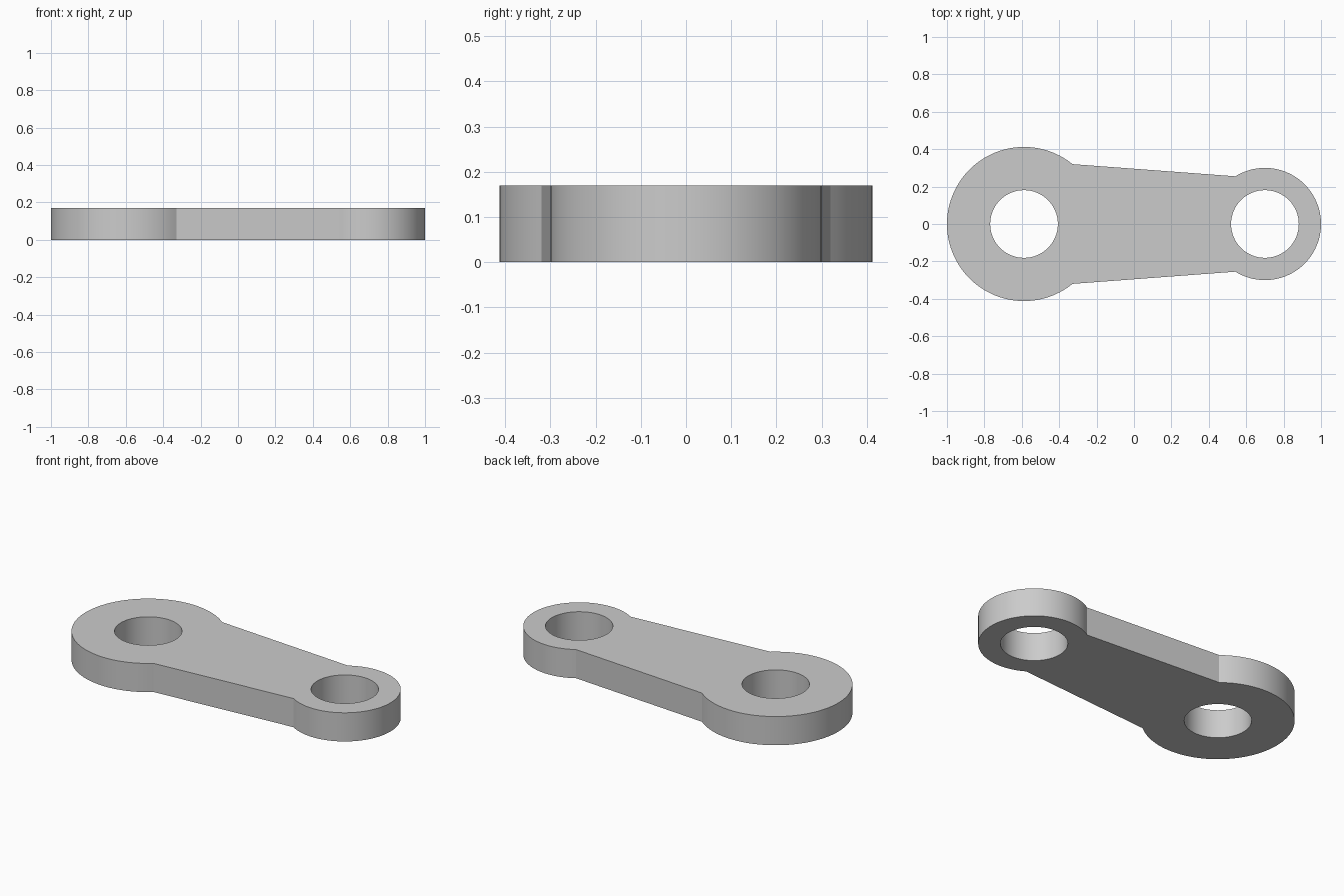
import bpy
import bmesh
from math import atan2, cos, sin, pi, radians

cube = bpy.data.objects.get("Cube")
if cube:
    bpy.data.objects.remove(cube, do_unlink=True)

THICKNESS = 0.17
BIG_X, BIG_R = -0.588, 0.412
SMALL_X, SMALL_R = 0.70, 0.30
HOLE_R = 0.181
BIG_JOIN_Y, SMALL_JOIN_Y = 0.32, 0.255   # where the web meets each boss


def arc(cx, radius, start, end, steps):
    """Points along an arc centred on the long axis, both ends included."""
    angles = [start + (end - start) * i / steps for i in range(steps + 1)]
    return [(cx + radius * cos(a), radius * sin(a)) for a in angles]


def join_angle(radius, y):
    return atan2(y, (radius * radius - y * y) ** 0.5)


def add_loop(bm, points):
    verts = [bm.verts.new((x, y, 0)) for x, y in points]
    return [bm.edges.new((v, verts[i - 1])) for i, v in enumerate(verts)]


# Outline: big boss, tapered web, small boss
big = join_angle(BIG_R, BIG_JOIN_Y)
small = pi - join_angle(SMALL_R, SMALL_JOIN_Y)
outline = arc(BIG_X, BIG_R, big, 2 * pi - big, 72)
outline += arc(SMALL_X, SMALL_R, -small, small, 64)

# Plate with two bores, raised to its thickness
bm = bmesh.new()
edges = add_loop(bm, outline)
for cx in (BIG_X, SMALL_X):
    edges += add_loop(bm, arc(cx, HOLE_R, 0, 2 * pi, 64)[:-1])
bmesh.ops.triangle_fill(bm, edges=edges, use_beauty=True, normal=(0, 0, 1))
raised = bmesh.ops.extrude_face_region(bm, geom=bm.faces[:], use_keep_orig=True)
top = [g for g in raised["geom"] if isinstance(g, bmesh.types.BMVert)]
bmesh.ops.translate(bm, vec=(0, 0, THICKNESS), verts=top)
bmesh.ops.recalc_face_normals(bm, faces=bm.faces[:])

mesh = bpy.data.meshes.new("link_arm")
bm.to_mesh(mesh)
bm.free()
link = bpy.data.objects.new("link_arm", mesh)
bpy.context.collection.objects.link(link)

# Plain grey
grey = bpy.data.materials.new("light_grey")
grey.use_nodes = True
colour = (0.6, 0.6, 0.6, 1)
grey.diffuse_color = colour
grey.node_tree.nodes["Principled BSDF"].inputs["Base Color"].default_value = colour
mesh.materials.append(grey)

# Smooth round walls, crisp rims and joins
bpy.ops.object.select_all(action="DESELECT")
link.select_set(True)
bpy.context.view_layer.objects.active = link
bpy.ops.object.shade_smooth_by_angle(angle=radians(25))
